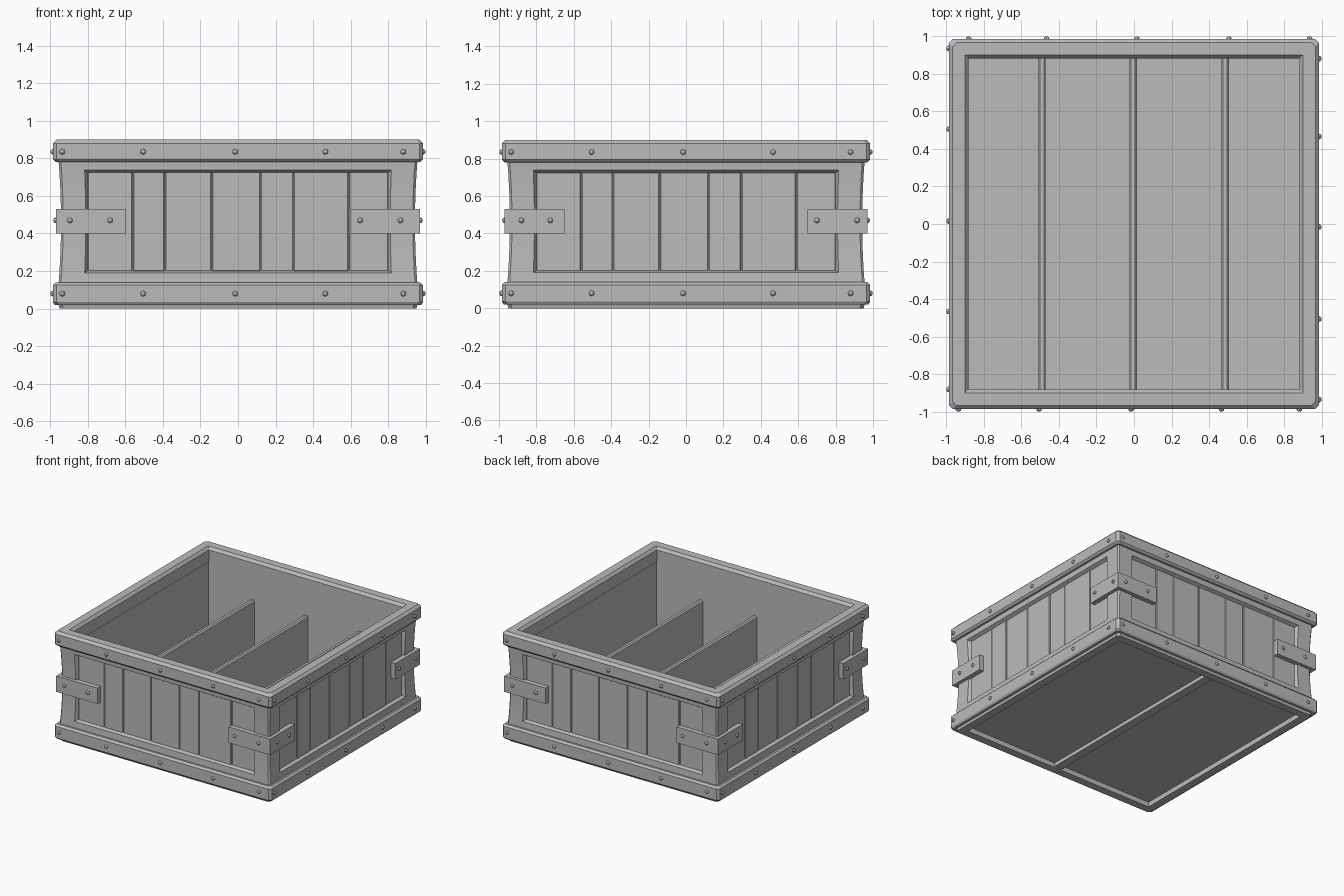
import bpy, bmesh
from math import pi
from mathutils import Matrix, Vector

cube = bpy.data.objects.get("Cube")
if cube:
    bpy.data.objects.remove(cube, do_unlink=True)

grey = bpy.data.materials.new("plain grey")
grey.use_nodes = True
GREY = (0.5, 0.5, 0.5, 1)
grey.diffuse_color = GREY
grey.node_tree.nodes["Principled BSDF"].inputs["Base Color"].default_value = GREY


def finish(bm, name):
    bmesh.ops.recalc_face_normals(bm, faces=bm.faces)
    mesh = bpy.data.meshes.new(name)
    bm.to_mesh(mesh)
    bm.free()
    mesh.materials.append(grey)
    obj = bpy.data.objects.new(name, mesh)
    bpy.context.collection.objects.link(obj)
    return obj


def add_box(bm, lo, hi, turn=Matrix(), bevel=0):
    lo, hi = Vector(lo), Vector(hi)
    place = turn @ Matrix.Translation((lo + hi) / 2) @ Matrix.Diagonal((*(hi - lo), 1))
    verts = bmesh.ops.create_cube(bm, size=1, matrix=place)["verts"]
    if bevel:
        edges = list({e for v in verts for e in v.link_edges})
        bmesh.ops.bevel(bm, geom=edges, offset=bevel, segments=1, affect='EDGES')


def square_ring(name, profile):
    """Sweep a closed profile of (half width, height, corner cut) round a square."""
    bm = bmesh.new()
    loops = []
    for r, z, c in profile:
        corners = [(r - c, -r), (r, c - r), (r, r - c), (r - c, r),
                   (c - r, r), (-r, r - c), (-r, c - r), (c - r, -r)]
        loops.append([bm.verts.new((x, y, z)) for x, y in corners])
    for a, b in zip(loops, loops[1:] + loops[:1]):
        for i in range(8):
            j = (i + 1) % 8
            bm.faces.new((a[i], a[j], b[j], b[i]))
    return finish(bm, name)


# Sides in order: front, right, back, left
TURNS = [Matrix.Rotation(k * pi / 2, 4, 'Z') for k in range(4)]

# Chamfered rims at top and bottom
square_ring("top_rim", [
    (0.90, 0.90, 0.001), (0.965, 0.90, 0.02), (0.985, 0.88, 0.02),
    (0.985, 0.795, 0.02), (0.97, 0.78, 0.02), (0.882, 0.78, 0.001),
    (0.882, 0.878, 0.001)])
square_ring("bottom_rim", [
    (0.885, 0.0, 0.001), (0.95, 0.0, 0.02), (0.955, 0.02, 0.02),
    (0.975, 0.02, 0.02), (0.985, 0.035, 0.02), (0.985, 0.125, 0.02),
    (0.97, 0.14, 0.02), (0.885, 0.14, 0.001)])

# Walls with gently hollowed outside faces
hollow = []
for i in range(9):
    t = i / 4 - 1
    hollow.append((0.942 + 0.014 * t * t, 0.46 + 0.34 * t, 0.012))
walls = square_ring("walls", hollow + [(0.89, 0.80, 0.001), (0.89, 0.12, 0.001)])

# Tapered cutters sink one panel into each side
bm = bmesh.new()
for turn in TURNS:
    ends = []
    for u, d, low, high in ((0.795, 0.917, 0.205, 0.72), (0.825, 0.965, 0.185, 0.745)):
        ends.append([bm.verts.new(turn @ Vector(p)) for p in (
            (-u, -d, low), (u, -d, low), (u, -d, high), (-u, -d, high))])
    inner, outer = ends
    bm.faces.new(inner)
    bm.faces.new(outer[::-1])
    for i in range(4):
        j = (i + 1) % 4
        bm.faces.new((inner[i], outer[i], outer[j], inner[j]))
cutter = finish(bm, "panel_cutter")
cutter.hide_render = True
cut = walls.modifiers.new("panels", 'BOOLEAN')
cut.object = cutter
cut.solver = 'EXACT'
bpy.context.view_layer.objects.active = walls
bpy.ops.object.modifier_apply(modifier=cut.name)
bpy.data.objects.remove(cutter, do_unlink=True)

# Upright planks in the panels
SEAMS = [-0.802, -0.56, -0.39, -0.14, 0.12, 0.295, 0.59, 0.802]
bm = bmesh.new()
for turn in TURNS:
    for i, (a, b) in enumerate(zip(SEAMS, SEAMS[1:])):
        face = 0.925 + 0.003 * (i % 2)
        add_box(bm, (a + 0.002, -face, 0.198), (b - 0.002, -0.90, 0.728), turn, 0.004)
finish(bm, "panel_planks")

# Corner brackets: longer legs on front and back
bm = bmesh.new()
for k, turn in enumerate(TURNS):
    start, end = ((0.65, 0.93), (0.595, 0.97))[k % 2 == 0]
    for lo, hi in ((-end, -start), (start, end)):
        add_box(bm, (lo, -0.97, 0.40), (hi, -0.93, 0.53), turn)
finish(bm, "corner_brackets")

# Domed rivets on rims and brackets
RIM_U = (-0.935, -0.505, -0.015, 0.465, 0.88)
BRACKET_U = ((-0.895, -0.68, 0.65, 0.865), (-0.88, -0.725, 0.70, 0.915))
bm = bmesh.new()
for k, turn in enumerate(TURNS):
    spots = [(u, 0.985, z) for u in RIM_U for z in (0.08, 0.835)]
    spots += [(u, 0.97, 0.47) for u in BRACKET_U[k % 2]]
    for u, d, z in spots:
        place = turn @ Matrix.Translation((u, -d, z)) @ Matrix.Rotation(pi / 2, 4, 'X')
        bmesh.ops.create_uvsphere(bm, u_segments=8, v_segments=6, radius=0.015,
                                  matrix=place @ Matrix.Diagonal((1, 1, 0.9, 1)))
finish(bm, "rivets")

# Floor with a brace underneath
bm = bmesh.new()
add_box(bm, (-0.90, -0.90, 0.04), (0.90, 0.90, 0.08))
finish(bm, "floor")
bm = bmesh.new()
add_box(bm, (-0.035, -0.89, 0.01), (0.035, 0.89, 0.05))
finish(bm, "floor_brace")

# Inside dividers with chamfered tops
bm = bmesh.new()
for x in (-0.49, -0.005, 0.485):
    add_box(bm, (x - 0.02, -0.895, 0.07), (x + 0.02, 0.895, 0.575), bevel=0.01)
finish(bm, "dividers")
